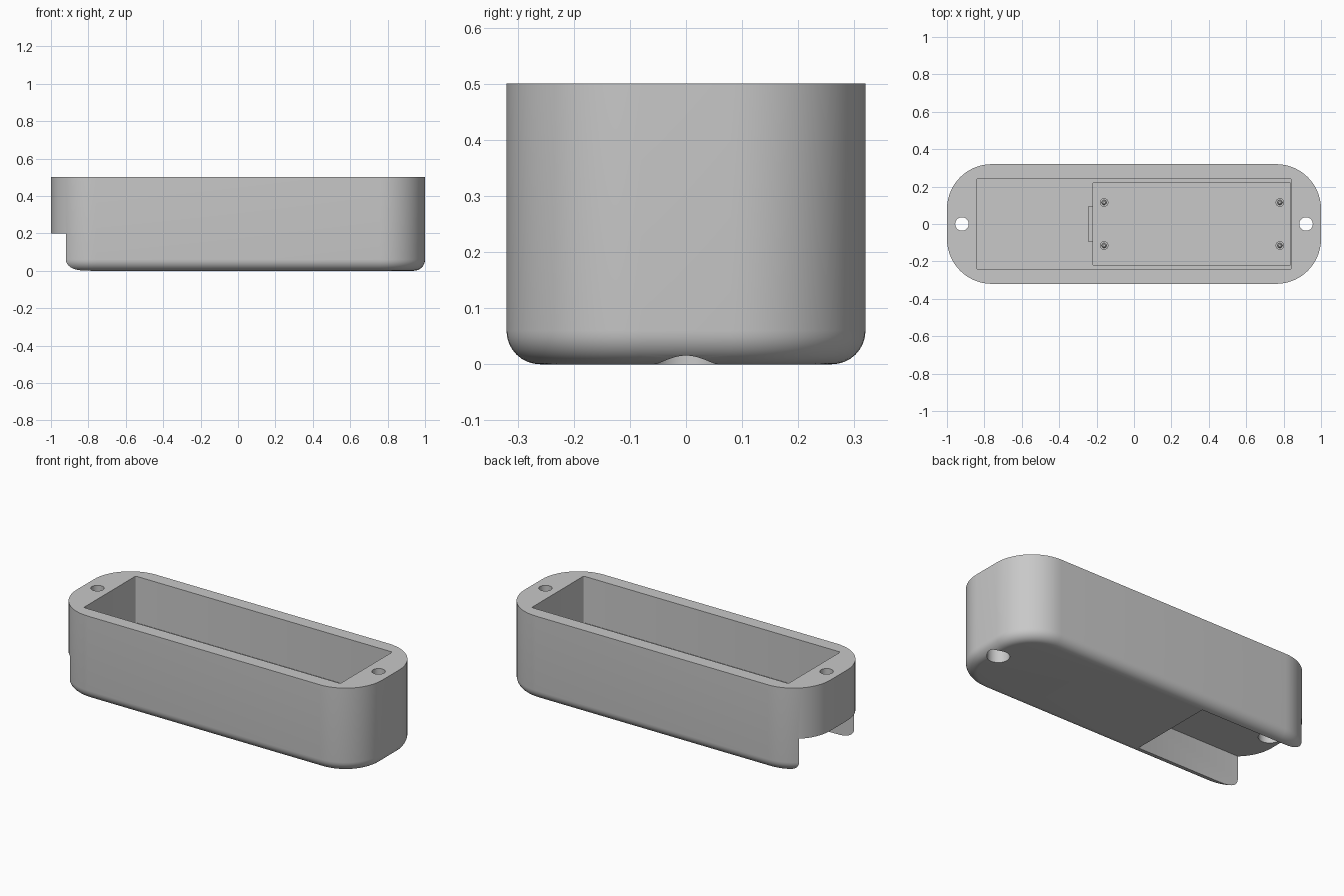
import bpy, bmesh, math

if "Cube" in bpy.data.objects:
    bpy.data.objects.remove(bpy.data.objects["Cube"])

grey = bpy.data.materials.new("light_grey")
grey.diffuse_color = (0.58, 0.58, 0.58, 1)
grey.use_nodes = True
grey.node_tree.nodes["Principled BSDF"].inputs["Base Color"].default_value = grey.diffuse_color


def new_object(name, bm):
    bmesh.ops.recalc_face_normals(bm, faces=bm.faces)
    me = bpy.data.meshes.new(name)
    bm.to_mesh(me)
    bm.free()
    me.materials.append(grey)
    ob = bpy.data.objects.new(name, me)
    bpy.context.collection.objects.link(ob)
    return ob


def outline(x0, x1, y0, y1, r, steps):
    """Rounded rectangle, counter-clockwise."""
    corners = [(x1 - r, y1 - r), (x0 + r, y1 - r), (x0 + r, y0 + r), (x1 - r, y0 + r)]
    pts = []
    for i, (cx, cy) in enumerate(corners):
        for k in range(steps + 1):
            a = math.pi / 2 * (i + k / steps)
            pts.append((cx + r * math.cos(a), cy + r * math.sin(a)))
    return pts


def loft(name, rings):
    """Closed solid through a list of (outline points, z)."""
    bm = bmesh.new()
    loops = [[bm.verts.new((x, y, z)) for x, y in pts] for pts, z in rings]
    n = len(loops[0])
    for a, b in zip(loops, loops[1:]):
        for i in range(n):
            j = (i + 1) % n
            bm.faces.new((a[i], a[j], b[j], b[i]))
    bm.faces.new(loops[0][::-1])
    bm.faces.new(loops[-1])
    return new_object(name, bm)


def box(name, x0, x1, y, z0, z1, r=0.008):
    pts = outline(x0, x1, -y, y, r, 3)
    return loft(name, [(pts, z0), (pts, z1)])


def turned(name, x, y, profile, n=32):
    """Round part from (radius, z) pairs."""
    rings = []
    for r, z in profile:
        pts = [(x + r * math.cos(2 * math.pi * i / n), y + r * math.sin(2 * math.pi * i / n))
               for i in range(n)]
        rings.append((pts, z))
    return loft(name, rings)


def cut(target, cutter):
    mod = target.modifiers.new("cut", 'BOOLEAN')
    mod.operation = 'DIFFERENCE'
    mod.solver = 'EXACT'
    mod.object = cutter
    bpy.context.view_layer.objects.active = target
    bpy.ops.object.modifier_apply(modifier=mod.name)
    bpy.data.objects.remove(cutter, do_unlink=True)


def smooth(ob):
    bpy.ops.object.select_all(action='DESELECT')
    ob.select_set(True)
    bpy.context.view_layer.objects.active = ob
    bpy.ops.object.shade_smooth_by_angle(angle=math.radians(30))


# Outer shell with rounded corners and a rounded bottom edge
R, F = 0.24, 0.06
rings = []
for k in range(9):
    a = math.pi / 2 * k / 8
    d = F * (1 - math.sin(a))
    rings.append((outline(-1 + d, 1 - d, -0.32 + d, 0.32 - d, R - d, 14), F * (1 - math.cos(a))))
rings.append((outline(-1, 1, -0.32, 0.32, R, 14), 0.5))
body = loft("case_body", rings)

# Upper compartment, deeper pocket and its connector notch
cut(body, box("compartment_cutter", -0.84, 0.84, 0.243, 0.225, 0.6))
cut(body, box("pocket_cutter", -0.22, 0.838, 0.222, 0.05, 0.3))
cut(body, box("notch_cutter", -0.243, -0.2, 0.094, 0.06, 0.3, 0.004))

# Slot under the left end and the opening that reaches it
cut(body, box("slot_cutter", -1.2, -0.247, 0.258, -0.1, 0.2, 0.001))
cut(body, box("opening_cutter", -0.3, -0.2, 0.09, 0.065, 0.18, 0.004))

# Stepped screw holes at both ends
for s in (-1, 1):
    cut(body, turned("screw_hole_cutter", 0.92 * s, 0,
                     [(0.06, -0.1), (0.06, 0.4), (0.036, 0.4), (0.036, 0.6)], 40))
smooth(body)

# Four stepped mounting pins in the pocket
for x in (-0.16, 0.78):
    for y in (-0.115, 0.115):
        pin = turned("mounting_pin", x, y,
                     [(0.023, 0.045), (0.023, 0.09), (0.013, 0.09), (0.013, 0.12), (0.007, 0.128)], 24)
        smooth(pin)
